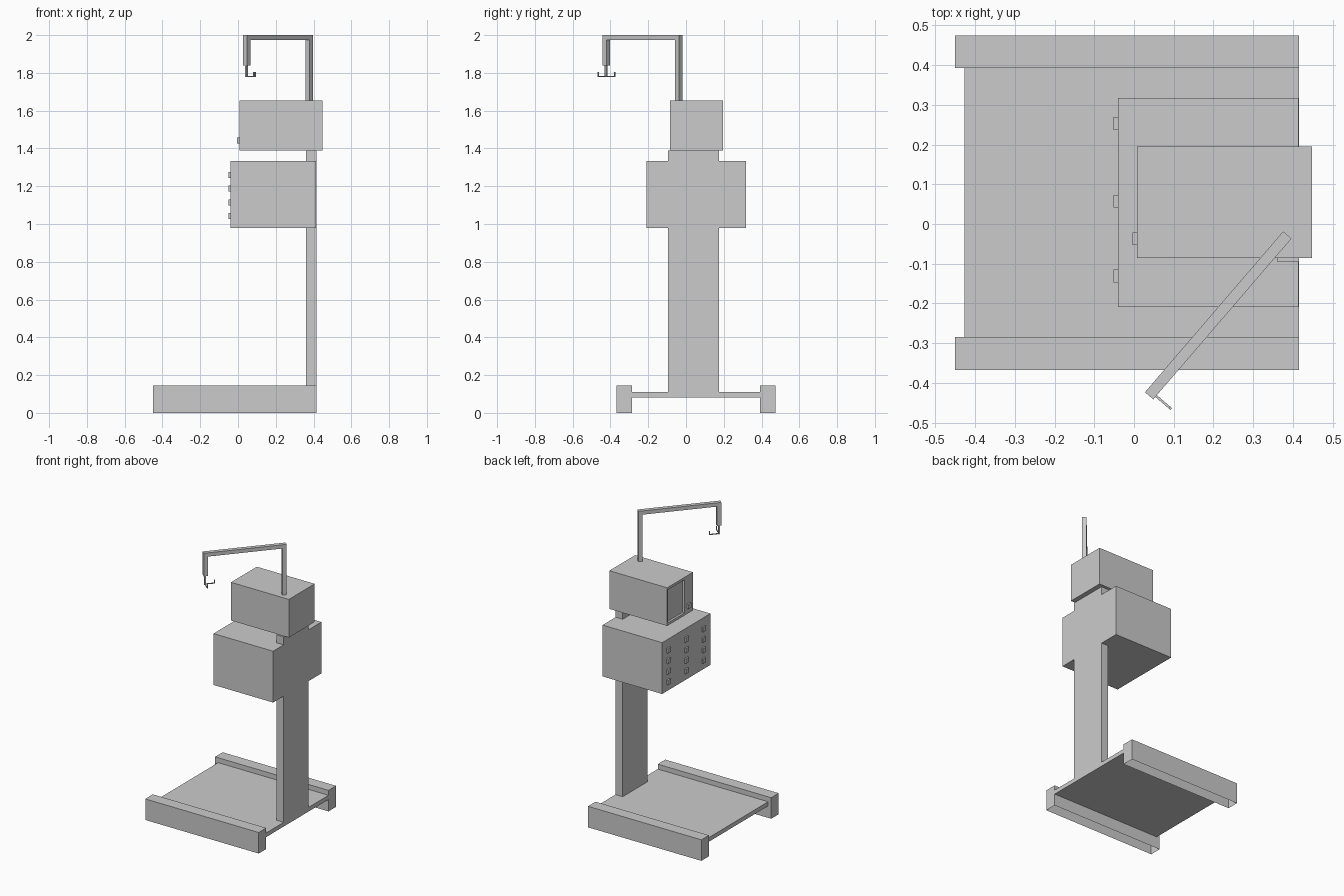
import bpy, bmesh, math
from mathutils import Vector, Matrix

if "Cube" in bpy.data.objects:
    bpy.data.objects.remove(bpy.data.objects["Cube"])


def box(name, lo, hi, open_bottom=False, matrix=None):
    """Box between two corners, optionally without its underside."""
    lo, hi = Vector(lo), Vector(hi)
    bm = bmesh.new()
    bmesh.ops.create_cube(bm, size=1)
    bmesh.ops.scale(bm, vec=hi - lo, verts=bm.verts)
    bmesh.ops.translate(bm, vec=(lo + hi) / 2, verts=bm.verts)
    if open_bottom:
        bm.normal_update()
        bottom = [f for f in bm.faces if f.normal.z < -0.9]
        bmesh.ops.delete(bm, geom=bottom, context='FACES_ONLY')
    mesh = bpy.data.meshes.new(name)
    bm.to_mesh(mesh)
    bm.free()
    ob = bpy.data.objects.new(name, mesh)
    bpy.context.collection.objects.link(ob)
    if matrix:
        ob.matrix_world = matrix
    return ob


# Base: tray between two hollow side rails
box("base_tray", (-0.427, -0.285, 0.082), (0.415, 0.393, 0.111))
for name, y in (("right_rail", -0.367), ("left_rail", 0.393)):
    box(name, (-0.45, y, 0), (0.415, y + 0.082, 0.145), open_bottom=True)

# Column and the large control cabinet
box("column", (0.36, -0.095, 0.111), (0.415, 0.175, 1.39))
box("cabinet", (-0.04, -0.209, 0.98), (0.414, 0.317, 1.334))

# Grid of buttons on the cabinet
for col, y in enumerate((-0.131, 0.057, 0.253)):
    for row in range(4):
        z = 1.042 + row * 0.0725
        box(f"cabinet_button_{col}_{row}", (-0.051, y - 0.016, z - 0.016),
            (-0.04, y + 0.016, z + 0.016))

# Upper case with recessed door
case = box("upper_case", (0.007, -0.086, 1.39), (0.448, 0.195, 1.653))
cutter = box("door_cutter", (-0.02, 0.004, 1.408), (0.022, 0.184, 1.636))
cutter.hide_render = True
cutter.hide_set(True)
cut = case.modifiers.new("door_recess", 'BOOLEAN')
cut.operation = 'DIFFERENCE'
cut.solver = 'EXACT'
cut.object = cutter
box("case_button", (-0.004, -0.053, 1.427), (0.007, -0.022, 1.457))

# Crane: local x runs along the arm from the pole, local y is sideways
start, end = Vector((0.386, -0.0275)), Vector((0.038, -0.4325))
span = end - start
L, h = span.length, 0.0138
M = Matrix.Translation((start.x, start.y, 0)) @ Matrix.Rotation(math.atan2(span.y, span.x), 4, 'Z')
box("crane_pole", (0, -h, 1.653), (2 * h, h, 1.974), matrix=M)
box("crane_arm", (0, -h, 1.974), (L, h, 2.0), matrix=M)
box("crane_drop", (L - 2 * h, -h, 1.84), (L, h, 1.974), matrix=M)

# Hanger: thin stem with two hooks at right angles
t, r, cx = 0.003, 0.064, L - 0.011
box("hanger_stem", (cx - 0.006, -0.006, 1.778), (cx + 0.006, 0.006, 1.84), matrix=M)
for i, turn in enumerate((90, 180)):
    H = M @ Matrix.Translation((cx, 0, 0)) @ Matrix.Rotation(math.radians(turn), 4, 'Z')
    box(f"hook_bar_{i}", (0, -t, 1.778), (r, t, 1.783), matrix=H)
    box(f"hook_tip_{i}", (r - 2 * t, -t, 1.783), (r, t, 1.804), matrix=H)
